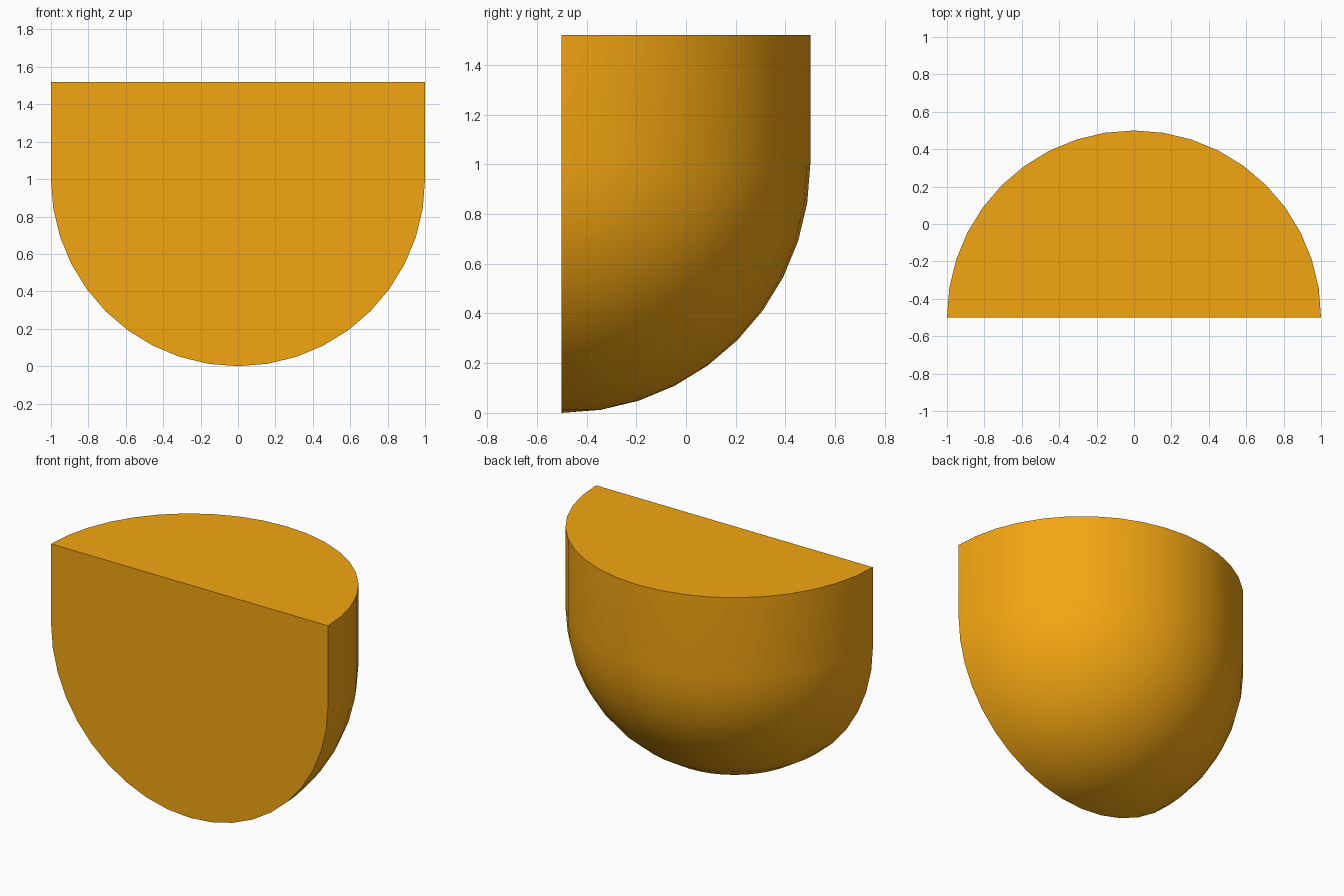
import bpy, bmesh
from math import sin, cos, pi, radians

if "Cube" in bpy.data.objects:
    bpy.data.objects.remove(bpy.data.objects["Cube"])

RADIUS, TOP, BACK = 1.0, 1.52, -0.5
STEPS = 10  # facets per quarter circle

bm = bmesh.new()

# Side profile: quarter arc from the bottom pole, then the straight wall
profile = [(RADIUS * sin(i * pi / 2 / STEPS), RADIUS - RADIUS * cos(i * pi / 2 / STEPS))
           for i in range(STEPS + 1)] + [(RADIUS, TOP)]
verts = [bm.verts.new((x, BACK, z)) for x, z in profile]
edges = [bm.edges.new(pair) for pair in zip(verts, verts[1:])]

# Sweep the profile half a turn for the rounded shell
bmesh.ops.spin(bm, geom=verts + edges, cent=(0, BACK, 0), axis=(0, 0, 1),
               angle=pi, steps=2 * STEPS, use_duplicate=False)
bmesh.ops.remove_doubles(bm, verts=bm.verts[:], dist=1e-5)

# Flat front face and flat top
front = sorted((v for v in bm.verts if abs(v.co.y - BACK) < 1e-4),
               key=lambda v: (v.co.x, -v.co.z if v.co.x < 0 else v.co.z))
left = sorted((v for v in front if v.co.x < -1e-4), key=lambda v: -v.co.z)
right = sorted((v for v in front if v.co.x >= -1e-4), key=lambda v: v.co.z)
bm.faces.new(left + right)
rim = sorted((v for v in bm.verts if abs(v.co.z - TOP) < 1e-4), key=lambda v: v.co.x)
bm.faces.new(rim)
bmesh.ops.recalc_face_normals(bm, faces=bm.faces[:])

mesh = bpy.data.meshes.new("half_round_body")
bm.to_mesh(mesh)
bm.free()
body = bpy.data.objects.new("half_round_body", mesh)
bpy.context.collection.objects.link(body)

# Orange surface
orange = bpy.data.materials.new("orange")
orange.diffuse_color = (0.9, 0.38, 0.006, 1)
orange.use_nodes = True
orange.node_tree.nodes["Principled BSDF"].inputs["Base Color"].default_value = orange.diffuse_color
mesh.materials.append(orange)

# Smooth curved shell with crisp front and top edges
bpy.context.view_layer.objects.active = body
body.select_set(True)
bpy.ops.object.shade_smooth_by_angle(angle=radians(30))
